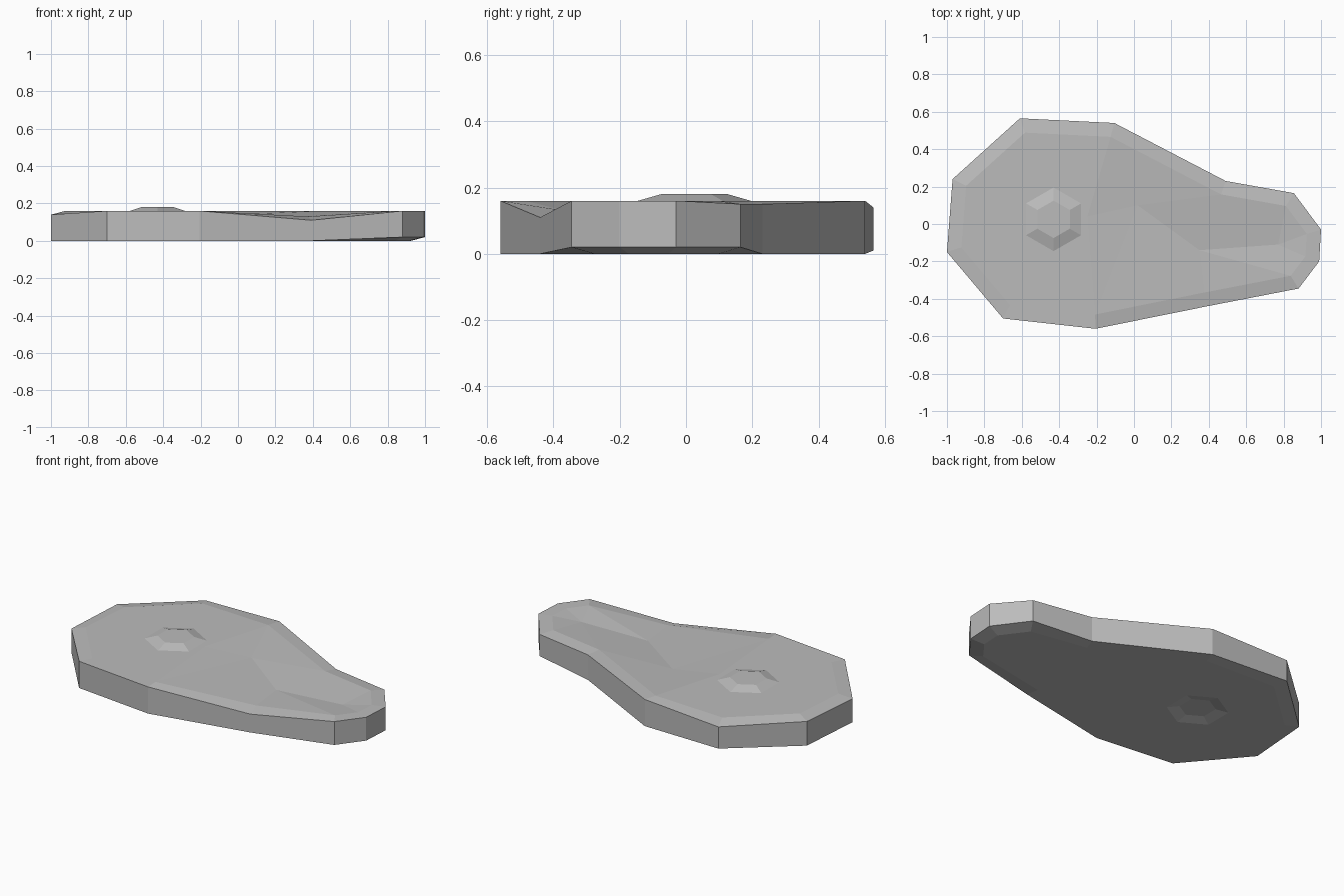
import bpy, bmesh, math
from mathutils import Vector

cube = bpy.data.objects.get("Cube")
if cube:
    bpy.data.objects.remove(cube)

grey = bpy.data.materials.new("stone_grey")
grey.use_nodes = True
colour = (0.5, 0.5, 0.5, 1)
grey.diffuse_color = colour
grey.node_tree.nodes["Principled BSDF"].inputs["Base Color"].default_value = colour


def finish(bm, name):
    """Turn a bmesh into a flat-shaded object."""
    bmesh.ops.recalc_face_normals(bm, faces=bm.faces)
    mesh = bpy.data.meshes.new(name)
    bm.to_mesh(mesh)
    bm.free()
    mesh.materials.append(grey)
    obj = bpy.data.objects.new(name, mesh)
    bpy.context.collection.objects.link(obj)
    return obj


def inset_point(points, i, width):
    """Mitred inward offset of one corner of a counter-clockwise outline."""
    p = Vector(points[i][:2])
    a = (p - Vector(points[i - 1][:2])).normalized()
    b = (Vector(points[(i + 1) % len(points)][:2]) - p).normalized()
    na, nb = Vector((-a.y, a.x)), Vector((-b.y, b.x))
    return p + (na + nb) * width / (1 + na.dot(nb))


def hexagon(bm, radius, z):
    return [bm.verts.new((-0.43 + radius * math.cos(math.radians(60 * k + 30)),
                          0.025 + radius * math.sin(math.radians(60 * k + 30)), z))
            for k in range(6)]


def band(bm, lower, upper):
    """Quads between two rings of equal length."""
    n = len(lower)
    for i in range(n):
        j = (i + 1) % n
        bm.faces.new((lower[i], lower[j], upper[j], upper[i]))


def loop_edges(bm, ring):
    return [bm.edges.get((ring[i - 1], ring[i])) for i in range(len(ring))]


# Outline corners: x, y, lower rim height, upper rim height
OUTLINE = [
    (-1, -.15, 0, .14), (-.7, -.505, 0, .16), (-.205, -.56, 0, .16),
    (.39, -.44, 0, .11), (.88, -.345, .02, .16), (.99, -.2, .02, .16),
    (1, -.03, .02, .16), (.855, .165, .02, .15), (.49, .23, 0, .15),
    (-.105, .54, 0, .16), (-.61, .565, .01, .14), (-.97, .24, 0, .145),
]
LOW_CORNER = 3

# Slab: side walls, bevelled rims, hollowed top
bm = bmesh.new()
low = [bm.verts.new((x, y, lo)) for x, y, lo, hi in OUTLINE]
high = [bm.verts.new((x, y, hi)) for x, y, lo, hi in OUTLINE]
inner, base = [], []
for i in range(len(OUTLINE)):
    p = inset_point(OUTLINE, i, 0.075)
    inner.append(bm.verts.new((p.x, p.y, .13 if i == LOW_CORNER else .16)))
    base.append(bm.verts.new((p.x, p.y, 0)))
band(bm, low, high)
band(bm, high, inner)
band(bm, base, low)

# Top surface: flat broad end and a valley running to the narrow end
hub = bm.verts.new((-.25, .04, .16))
dip = bm.verts.new((.02, .1, .142))
valley = bm.verts.new((.35, -.14, .13))
tail = bm.verts.new((.77, -.11, .142))
t = inner
for face in [
    (hub, t[9], t[10], t[11], t[0], t[1], t[2]),
    (hub, t[2], dip), (hub, dip, t[9]),
    (t[2], t[3], valley), (t[2], valley, dip),
    (dip, valley, t[8]), (dip, t[8], t[9]),
    (valley, tail, t[8]), (tail, t[7], t[8]),
    (valley, t[3], t[4]), (valley, t[4], tail),
    (tail, t[4], t[5]), (tail, t[5], t[6]), (tail, t[6], t[7]),
]:
    bm.faces.new(face)

# Underside with a shallow hexagonal dent
dent_rim, dent_floor = hexagon(bm, .17, 0), hexagon(bm, .1, .015)
band(bm, dent_rim, dent_floor)
bm.faces.new(dent_floor)
bmesh.ops.triangle_fill(bm, edges=loop_edges(bm, base) + loop_edges(bm, dent_rim),
                        use_beauty=True)
finish(bm, "stone_slab")

# Raised hexagonal boss on the broad end
bm = bmesh.new()
foot, rim, crown = hexagon(bm, .17, .15), hexagon(bm, .17, .16), hexagon(bm, .1, .18)
band(bm, foot, rim)
band(bm, rim, crown)
bm.faces.new(crown)
bm.faces.new(foot[::-1])
finish(bm, "raised_boss")
